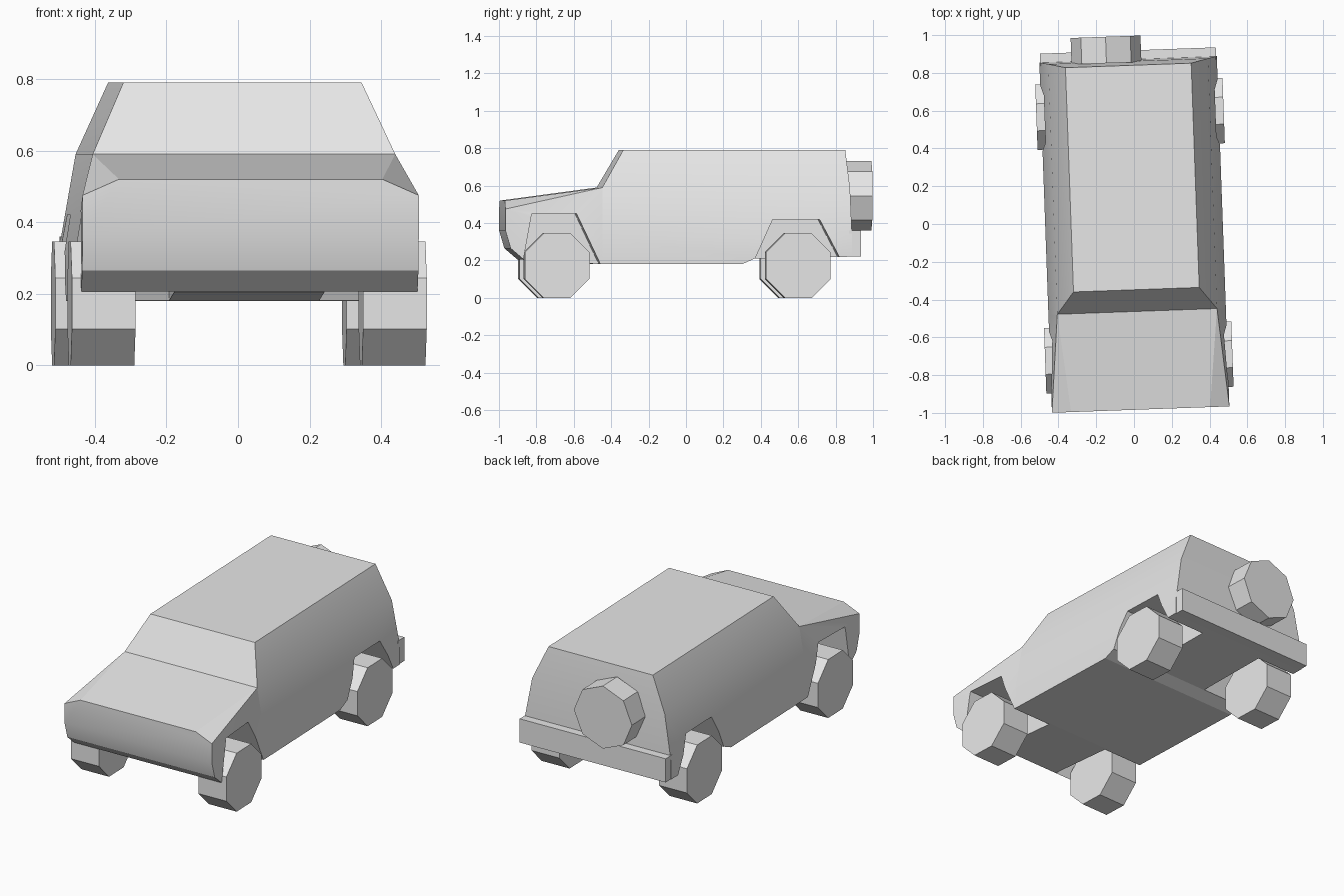
import bpy, bmesh, math
from mathutils import Matrix

cube = bpy.data.objects.get("Cube")
if cube:
    bpy.data.objects.remove(cube, do_unlink=True)

grey = bpy.data.materials.new("plain grey")
grey.use_nodes = True
COLOUR = (0.8, 0.8, 0.8, 1.0)
grey.diffuse_color = COLOUR
grey.node_tree.nodes["Principled BSDF"].inputs["Base Color"].default_value = COLOUR

YAW = Matrix.Rotation(math.radians(2.06), 4, "Z")   # the car stands slightly turned
parts = []


def finish(name, bm, part=True):
    bmesh.ops.recalc_face_normals(bm, faces=bm.faces)
    bm.transform(YAW)
    mesh = bpy.data.meshes.new(name)
    bm.to_mesh(mesh)
    bm.free()
    ob = bpy.data.objects.new(name, mesh)
    bpy.context.collection.objects.link(ob)
    if part:
        mesh.materials.append(grey)
        parts.append(ob)
    else:
        ob.hide_render = True
    return ob


def hull(name, half_points):
    """Convex block from points on the left half, mirrored to the right."""
    bm = bmesh.new()
    for x, y, z in half_points:
        for side in (1, -1):
            bm.verts.new((side * x, y, z))
    bmesh.ops.convex_hull(bm, input=bm.verts[:])
    bmesh.ops.dissolve_limit(bm, angle_limit=0.01, verts=bm.verts[:], edges=bm.edges[:])
    return finish(name, bm)


def prism(name, profile, x0, x1, part=False):
    """Side profile (y, z) extruded across the car."""
    bm = bmesh.new()
    face = bm.faces.new([bm.verts.new((x0, y, z)) for y, z in profile])
    out = bmesh.ops.extrude_face_region(bm, geom=[face])["geom"]
    bmesh.ops.translate(bm, vec=(x1 - x0, 0, 0),
                        verts=[v for v in out if isinstance(v, bmesh.types.BMVert)])
    return finish(name, bm, part)


def wheel(name, centre, radius, depth, axis, turn):
    bm = bmesh.new()
    bmesh.ops.create_cone(bm, cap_ends=True, segments=8, radius1=radius,
                          radius2=radius, depth=depth,
                          matrix=Matrix.Translation(centre)
                          @ Matrix.Rotation(math.pi / 2, 4, axis)
                          @ Matrix.Rotation(turn, 4, "Z"))
    return finish(name, bm)


def cut(target, cutters):
    for cutter in cutters:
        mod = target.modifiers.new("cut", "BOOLEAN")
        mod.operation = "DIFFERENCE"
        mod.solver = "EXACT"
        mod.object = cutter
        bpy.context.view_layer.objects.active = target
        bpy.ops.object.modifier_apply(modifier=mod.name)
    for cutter in cutters:
        bpy.data.objects.remove(cutter, do_unlink=True)


# Bonnet block with chamfered top edges and a rounded nose
W = 0.47
joint = [(0.423, -0.463, 0.59), (W, -0.463, 0.32), (W, -0.463, 0.18)]
bonnet = hull("bonnet", joint + [
    (0.368, -0.983, 0.52), (W, -0.983, 0.475), (W, -0.983, 0.36),
    (W, -0.955, 0.265), (W, -0.885, 0.205)])

# Cabin with sloping windscreen and tapered sides
cabin = hull("cabin", joint + [
    (0.333, -0.348, 0.79), (0.333, 0.84, 0.79), (0.423, 0.862, 0.59),
    (W, 0.872, 0.32), (W, 0.872, 0.18)])

# Wheel arches and raised rear floor
front_arch = [(-0.906, 0.1), (-0.842, 0.45), (-0.602, 0.45), (-0.437, 0.1)]
rear_arch = [(0.303, 0.1), (0.448, 0.42), (0.698, 0.42), (0.866, 0.1)]
floor = [(0.238, 0.16), (0.35, 0.21), (0.95, 0.222), (0.95, 0.1), (0.238, 0.1)]
sides = ((0.21, 0.7), (-0.7, -0.21))
cut(bonnet, [prism("front_arch_cutter", front_arch, a, b) for a, b in sides])
cut(cabin, [prism("floor_cutter", floor, -0.7, 0.7)]
    + [prism("rear_arch_cutter", rear_arch, a, b) for a, b in sides])

# Rear bumper
prism("rear_bumper", [(0.855, 0.22), (0.919, 0.22), (0.919, 0.36), (0.855, 0.36)],
      -0.466, 0.466, part=True)

# Road wheels resting on a flat side
for end, y in (("front", -0.707), ("rear", 0.583)):
    for side, s in (("left", 1), ("right", -1)):
        wheel(f"{end}_{side}_wheel", (s * 0.407, y, 0.173), 0.187, 0.178,
              "Y", math.pi / 8)

# Spare wheel on the tail
wheel("spare_wheel", (-0.115, 0.926, 0.546), 0.185, 0.14, "X", 0)

bpy.ops.object.select_all(action="DESELECT")
for ob in parts:
    ob.select_set(True)
bpy.context.view_layer.objects.active = parts[0]
bpy.ops.object.shade_smooth_by_angle(angle=math.radians(20))
